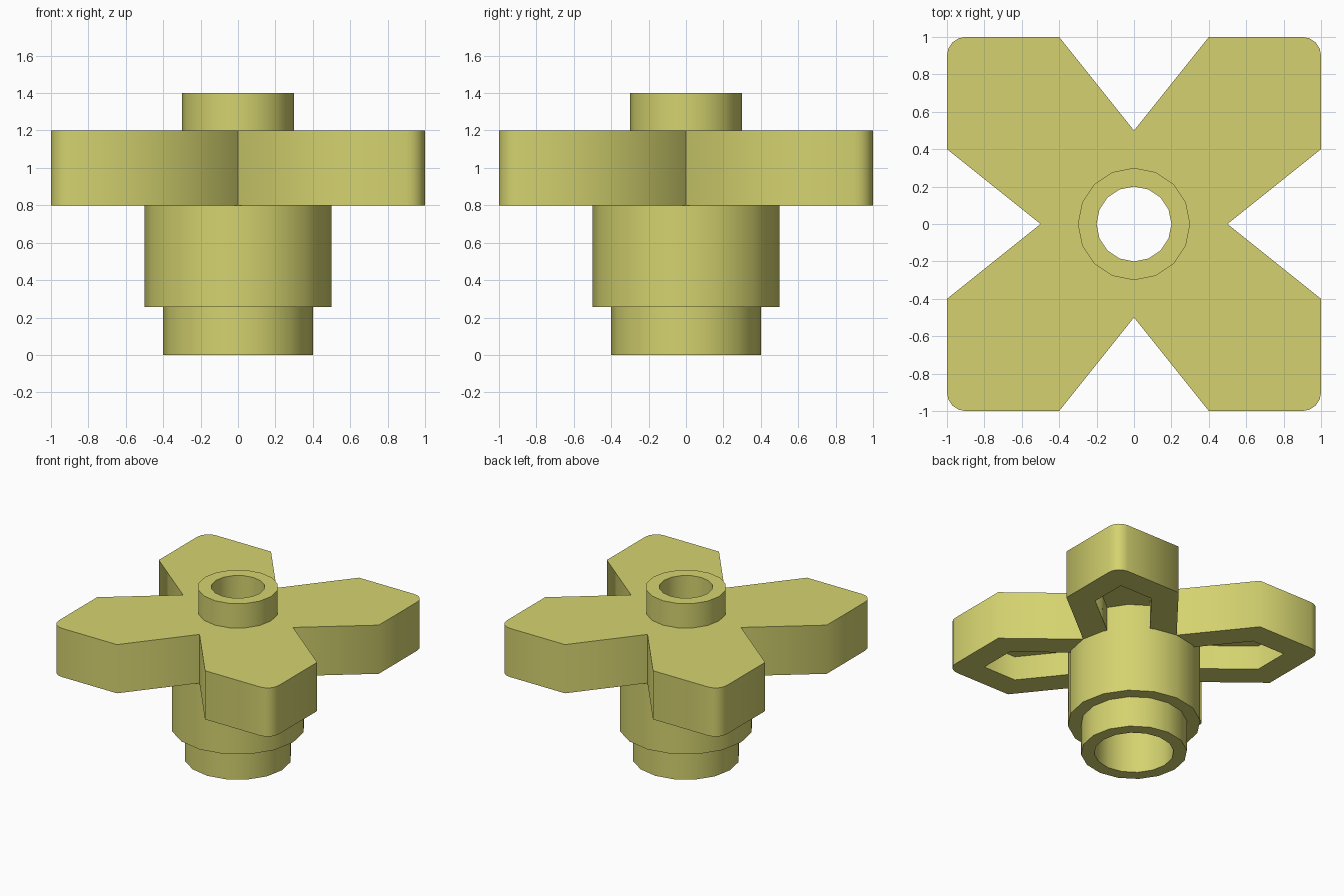
import bpy, bmesh
from math import sin, cos, pi, radians
from mathutils import Matrix, Vector

SIDES = 16

old = bpy.data.objects.get("Cube")
if old:
    bpy.data.objects.remove(old, do_unlink=True)

# Single flat colour
olive = bpy.data.materials.new("olive_yellow")
colour = (0.66, 0.65, 0.16, 1)
olive.use_nodes = True
olive.diffuse_color = colour
olive.node_tree.nodes["Principled BSDF"].inputs["Base Color"].default_value = colour


def finish(name, bm):
    bmesh.ops.recalc_face_normals(bm, faces=bm.faces[:])
    mesh = bpy.data.meshes.new(name)
    bm.to_mesh(mesh)
    bm.free()
    mesh.materials.append(olive)
    obj = bpy.data.objects.new(name, mesh)
    bpy.context.collection.objects.link(obj)
    return obj


def prism(name, outline, low, high):
    bm = bmesh.new()
    face = bm.faces.new([bm.verts.new((x, y, low)) for x, y in outline])
    grown = bmesh.ops.extrude_face_region(bm, geom=[face])["geom"]
    tops = [v for v in grown if isinstance(v, bmesh.types.BMVert)]
    bmesh.ops.translate(bm, verts=tops, vec=(0, 0, high - low))
    return finish(name, bm)


def lathe(name, profile):
    bm = bmesh.new()
    verts = [bm.verts.new((r, 0, z)) for r, z in profile]
    edges = [bm.edges.new((a, b)) for a, b in zip(verts, verts[1:] + verts[:1])]
    bmesh.ops.spin(bm, geom=verts + edges, axis=(0, 0, 1), cent=(0, 0, 0),
                   angle=2 * pi, steps=SIDES, use_merge=True)
    bmesh.ops.remove_doubles(bm, verts=bm.verts[:], dist=0.0001)
    return finish(name, bm)


def circle(radius):
    return [(radius * cos(2 * pi * i / SIDES), radius * sin(2 * pi * i / SIDES))
            for i in range(SIDES)]


def turned(points, quarter):
    turn = Matrix.Rotation(quarter * pi / 2, 2)
    return [tuple(turn @ Vector(p)) for p in points]


def activate(obj):
    bpy.ops.object.select_all(action="DESELECT")
    obj.select_set(True)
    bpy.context.view_layer.objects.active = obj


# Four petals with rounded outer corners and V notches between them
corner = [(0.9 + 0.1 * cos(i * pi / 8), 0.9 + 0.1 * sin(i * pi / 8)) for i in range(5)]
petal = [(0.5, 0), (1, 0.4)] + corner + [(0.4, 1)]
petals = prism("petals", [p for q in range(4) for p in turned(petal, q)], 0.8, 1.2)

# Hollows under the petals, and the central opening
pocket = [(0.42, 0.196), (0.8, 0.5), (0.8, 0.8), (0.5, 0.8), (0.196, 0.42)]
cutters = [prism("pocket_cutter", turned(pocket, q), 0.7, 1.0) for q in range(4)]
cutters.append(prism("socket_cutter", circle(0.4), 0.7, 1.05))
cutters.append(prism("bore_cutter", circle(0.25), 0.6, 1.3))

activate(petals)
for cutter in cutters:
    cutter.hide_render = True
    cut = petals.modifiers.new("cut", "BOOLEAN")
    cut.operation = "DIFFERENCE"
    cut.solver = "EXACT"
    cut.object = cutter
    bpy.ops.object.modifier_apply(modifier=cut.name)
    bpy.data.objects.remove(cutter, do_unlink=True)

# Stepped hollow stem with the open stud on top
stem = lathe("stem_and_stud", [
    (0.3, 0), (0.4, 0), (0.4, 0.255), (0.5, 0.255), (0.5, 1.1), (0.3, 1.1),
    (0.3, 1.4), (0.2, 1.4), (0.2, 1.0), (0.3, 1.0)])

for obj in (petals, stem):
    activate(obj)
    bpy.ops.object.shade_smooth_by_angle(angle=radians(60))
